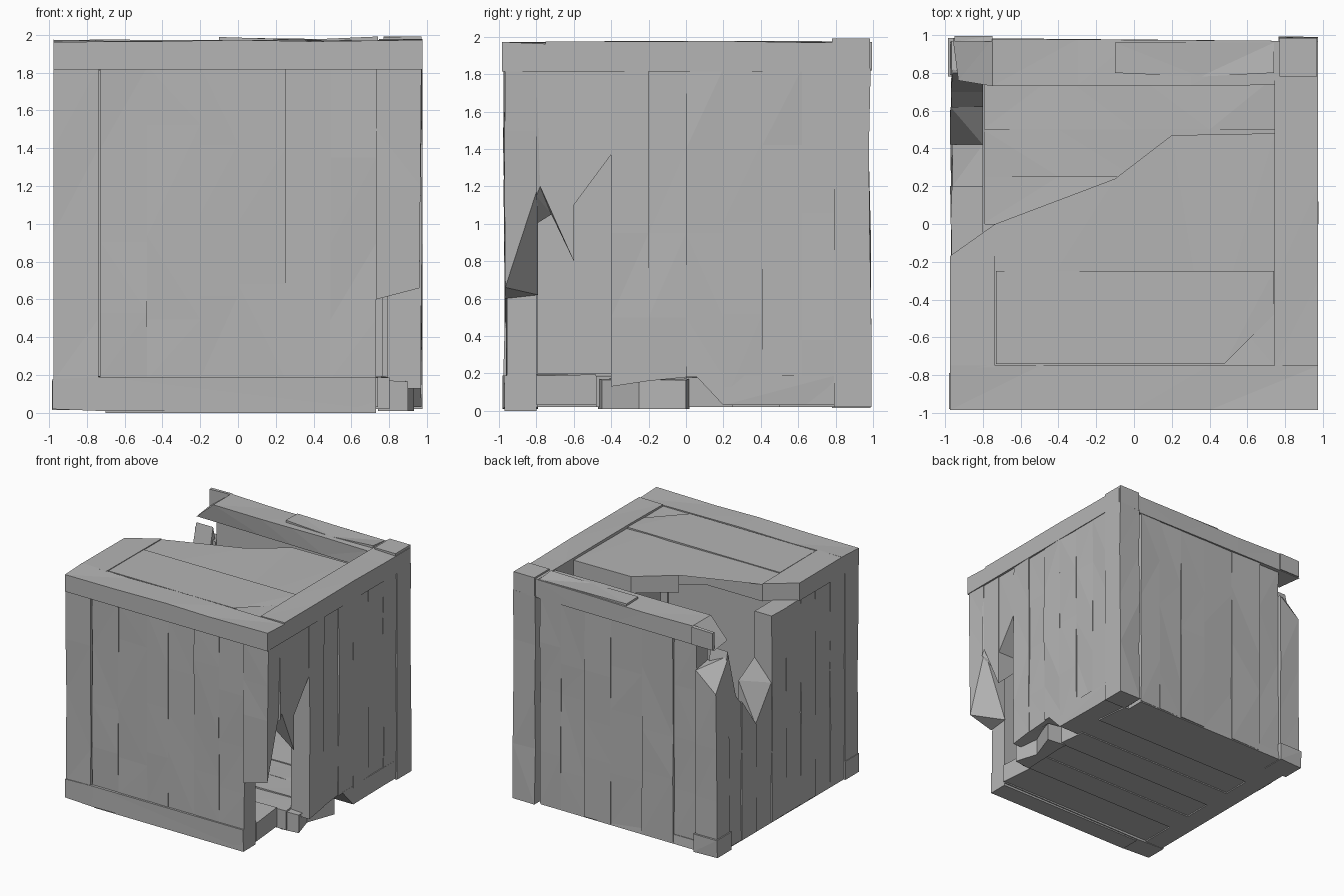
import bpy, bmesh, random
from mathutils import Vector

if "Cube" in bpy.data.objects:
    bpy.data.objects.remove(bpy.data.objects["Cube"])

random.seed(4)
grey = bpy.data.materials.new("weathered grey")
grey.diffuse_color = (0.46, 0.46, 0.46, 1)
grey.use_nodes = True
grey.node_tree.nodes["Principled BSDF"].inputs["Base Color"].default_value = grey.diffuse_color

# Each side of the crate maps (across, along, depth) to x, y, z
SIDES = {
    "front": lambda u, v, d: (u, -d, v),
    "back": lambda u, v, d: (u, d, v),
    "right": lambda u, v, d: (d, u, v),
    "left": lambda u, v, d: (-d, u, v),
    "flat": lambda u, v, d: (u, v, d),
}


def board(name, side, outer, d_out, d_in, inner=None, cuts=(), axis=1, rough=0.006):
    """Board lofted from an outer outline to an inner one, lightly hewn on its outer face."""
    inner = inner or outer
    bm = bmesh.new()
    a = [bm.verts.new((u, v, d_out)) for u, v in outer]
    b = [bm.verts.new((u, v, d_in)) for u, v in inner]
    n = len(a)
    bm.faces.new(a)
    bm.faces.new(b[::-1])
    for i in range(n):
        j = (i + 1) % n
        bm.faces.new((a[j], a[i], b[i], b[j]))
    bmesh.ops.triangulate(bm, faces=[f for f in bm.faces if len(f.verts) > 4])
    no = Vector((0, 0, 0))
    no[axis] = 1
    for c in cuts:
        bmesh.ops.bisect_plane(bm, geom=bm.verts[:] + bm.edges[:] + bm.faces[:],
                               plane_co=no * c, plane_no=no)
    for v in bm.verts:
        if abs(v.co.z - d_out) < 1e-4:
            v.co.z += random.uniform(-rough, rough)
        v.co = SIDES[side](*v.co)
    bmesh.ops.triangulate(bm, faces=bm.faces[:])
    bmesh.ops.recalc_face_normals(bm, faces=bm.faces[:])
    me = bpy.data.meshes.new(name)
    bm.to_mesh(me)
    bm.free()
    me.materials.append(grey)
    ob = bpy.data.objects.new(name, me)
    bpy.context.collection.objects.link(ob)
    return ob


def rect(u0, u1, v0, v1):
    return [(u0, v0), (u1, v0), (u1, v1), (u0, v1)]


def planks(name, side, edges, v0, v1, d_out, d_in):
    """Row of upright planks with slightly uneven faces."""
    for i, (u0, u1) in enumerate(zip(edges, edges[1:])):
        cuts = [v0 + (v1 - v0) * (k + random.uniform(-.3, .3)) / 4 for k in (1, 2, 3)]
        board(f"{name}_{i + 1}", side, rect(u0, u1, v0, v1),
              d_out - 0.005 * (i % 2), d_in, cuts=cuts)


UP = (0.5, 0.95, 1.4)

# Front wall
planks("front_plank", "front", [-.73, -.48, -.2, 0, .25, .49, .73], .18, 1.83, .962, .8)
board("front_bottom_rail", "front", [(-.98, .02), (-.72, .01), (.73, .02), (.73, .19), (-.7, .19), (-.98, .18)],
      .975, .79)
board("front_left_post", "front", rect(-.975, -.738, .17, 1.83), .972, .79, cuts=UP)
board("front_right_post", "front", [(.73, .6), (.96, .66), (.97, 1.83), (.73, 1.83)], .972, .79,
      inner=[(.73, .62), (.95, 1.2), (.965, 1.83), (.73, 1.83)], cuts=(1.2, 1.5))

# Right wall, with the front lower part torn away
board("right_plank_1", "right", [(-.8, 1.15), (-.78, 1.2), (-.6, .8), (-.6, 1.83), (-.8, 1.83)], .965, .8,
      inner=[(-.8, 1.0), (-.72, 1.05), (-.6, .95), (-.6, 1.83), (-.8, 1.83)])
board("right_plank_2", "right", [(-.6, 1.1), (-.4, 1.37), (-.4, 1.83), (-.6, 1.83)], .96, .8)
board("right_plank_3", "right", [(-.4, .13), (-.2, .16), (-.2, 1.83), (-.4, 1.83)], .968, .79, cuts=UP)
board("right_plank_4", "right", [(-.2, .16), (0, .18), (0, 1.83), (-.2, 1.83)], .962, .8, cuts=UP)
board("right_plank_5", "right", rect(0, .2, .18, 1.83), .97, .8, cuts=UP)
planks("right_end_plank", "right", [.2, .41, .62, .8], .03, 1.83, .968, .8)
board("right_bottom_block", "right", [(.2, .03), (.8, .03), (.8, .19), (.05, .19)], .965, .75)

# Back wall and its corner posts
planks("back_plank", "back", [-.55, -.25, .05, .3, .53, .73], .03, 1.83, .965, .8)
board("back_left_plank", "back", rect(-.765, -.55, .1, 1.83), .945, .8, cuts=UP)
board("back_right_post", "back", rect(.765, .975, .02, 1.83), .985, .79, cuts=UP, rough=.01)
board("back_right_backing", "back", rect(.7, .8, .05, 1.83), .9, .8)
board("back_left_post", "back", [(-.975, .1), (-.77, .1), (-.77, 1.59), (-.965, 1.43)], .968, .79,
      inner=[(-.975, .1), (-.77, .1), (-.77, 1.62), (-.965, 1.7)], cuts=(.5, .95))
board("back_bottom_rail", "back", rect(-.79, .73, .02, .1), .96, .8)
board("back_left_foot", "back", rect(-.985, -.76, .015, .17), .98, .78)

# Left wall, splintered toward the back
planks("left_plank", "left", [-.8, -.6, -.4, -.2, 0, .2], .03, 1.82, .968, .8)
board("left_broken_plank_1", "left", [(.2, .03), (.42, .03), (.42, .96), (.2, 1.24)], .965, .8,
      inner=[(.2, .03), (.42, .03), (.42, 1.3), (.2, 1.42)], cuts=(.4, .8))
board("left_broken_plank_2", "left", [(.42, .03), (.62, .03), (.62, 1.24), (.42, .96)], .97, .8,
      inner=[(.42, .03), (.62, .03), (.62, 1.2), (.42, 1.05)], cuts=(.4, .8))
board("left_splinter", "left", [(.62, .03), (.8, .03), (.88, 1.4), (.8, 1.74), (.7, 1.32), (.62, 1.22)],
      .965, .8, cuts=(.4, .8))
board("left_bottom_rail", "left", rect(-.8, .8, .02, .2), .96, .79)

# Lid: rails around a broken panel
board("lid_front_rail", "flat", rect(-.975, .975, -.985, -.75), 1.968, 1.815, cuts=(-.5, 0, .4), axis=0)
board("lid_right_rail", "flat", rect(.745, .975, -.75, .97), 1.972, 1.815, cuts=(-.3, .2, .6))
board("lid_left_rail", "flat", [(-.975, -.76), (-.735, -.76), (-.735, 0), (-.975, -.17)], 1.968, 1.815)
board("lid_back_rail", "flat", [(-.75, .73), (.745, .735), (.745, .97), (-.75, .98)], 1.97, 1.815,
      inner=[(-.93, .76), (.745, .735), (.745, .97), (-.96, .985)], cuts=(-.3, 0, .3), axis=0)
board("lid_back_splinter", "flat", rect(-.95, -.75, .965, .995), 1.97, 1.82)
board("lid_corner_cap", "flat", rect(.77, .97, .78, .985), 1.985, 1.82)
board("lid_panel", "flat", [(-.735, -.75), (.745, -.75), (.745, .48), (.2, .47), (-.1, .24), (.13, .22),
                            (-.2, 0), (-.735, 0)], 1.955, 1.81, cuts=(-.5, -.25), rough=.004)
board("lid_front_slat", "flat", [(-.73, -.74), (.48, -.74), (.52, -.5), (.74, -.48), (.74, -.25), (-.73, -.25)],
      1.964, 1.9, rough=.003)
board("lid_ridge", "flat", [(-.1, .8), (.35, .78), (.74, .8), (.74, .96), (-.1, .96)], 1.985, 1.9, rough=.012)

# Floor planks, running side to side, with a ragged right end
edges = [-.8, -.48, -.25, .0, .25, .5, .8]
ends = [.74, .8, .76, .8, .8, .8]
for i, (y0, y1) in enumerate(zip(edges, edges[1:])):
    board(f"floor_plank_{i + 1}", "flat", [(-.8, y0), (ends[i], y0), (ends[i] - .03, y1), (-.8, y1)],
          .19 - .006 * (i % 2), .03 - .01 * (i % 2), cuts=(-.4, 0, .4), axis=0)
board("floor_broken_end", "flat", [(.74, -.47), (.9, -.45), (.84, -.25), (.93, 0), (.76, .02)], .17, .01)
board("floor_skid", "flat", rect(-.7, .73, -.97, -.8), .1, .0, rough=0)
